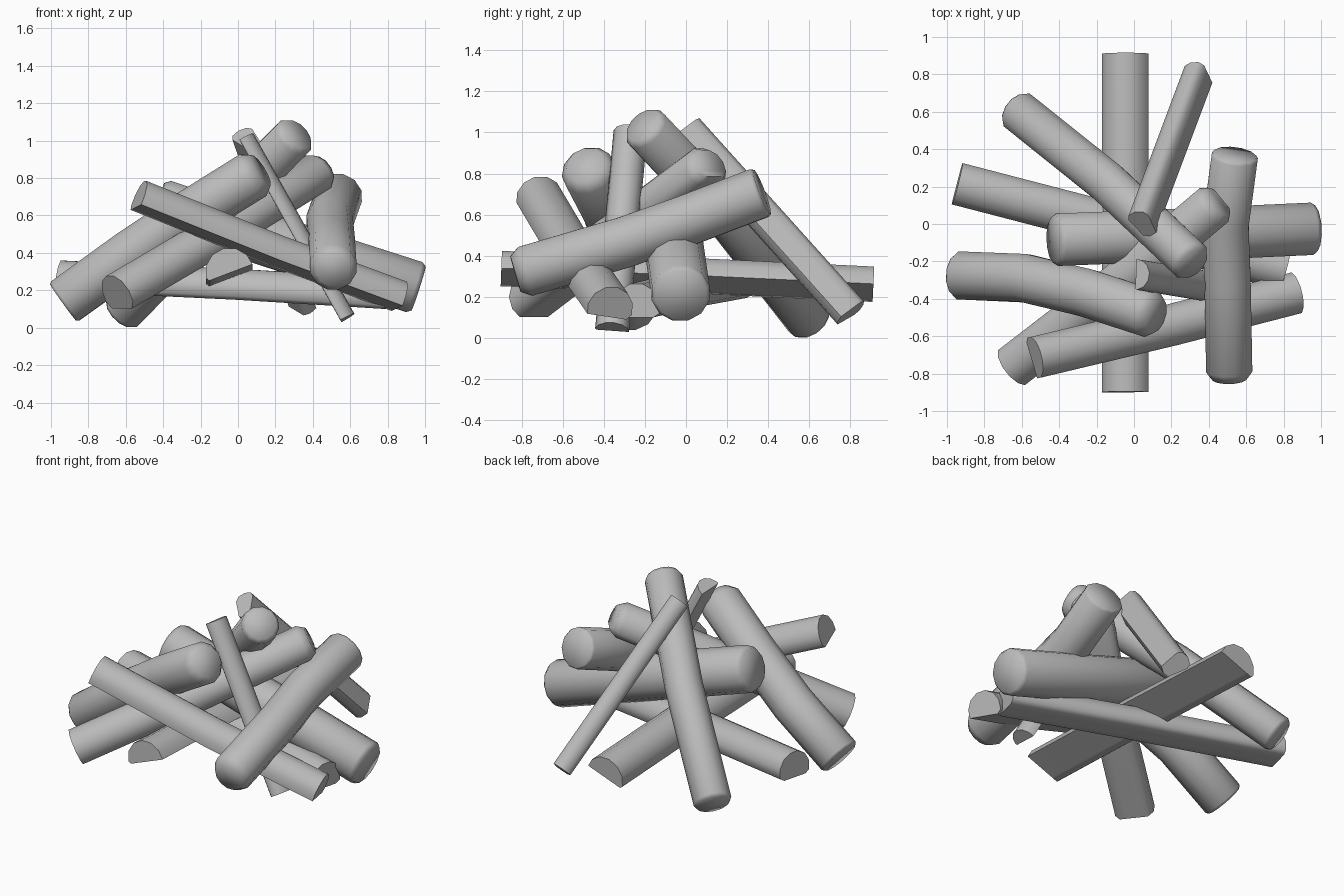
import bpy, bmesh, math
from mathutils import Vector

cube = bpy.data.objects.get("Cube")
if cube:
    bpy.data.objects.remove(cube, do_unlink=True)

bark = bpy.data.materials.new("grey_wood")
bark.use_nodes = True
grey = (0.5, 0.5, 0.5, 1)
bark.diffuse_color = grey
bark.node_tree.nodes["Principled BSDF"].inputs["Base Color"].default_value = grey

SIDES = 12


def log(name, path, r, flats=(), soft=(0, 0)):
    """Sweep a round section along path. flats: (direction, depth) planes that
    split the section; soft: how far each end is rounded over."""
    pts = [Vector(p) for p in path]
    first = (pts[1] - pts[0]).normalized()
    last = (pts[-1] - pts[-2]).normalized()
    rings = [(p, 1.0) for p in pts]
    if soft[0]:
        rings[0] = (pts[0] + first * soft[0], 1.0)
        rings.insert(0, (pts[0], 1 - 0.7 * soft[0] / r))
    if soft[1]:
        rings[-1] = (pts[-1] - last * soft[1], 1.0)
        rings.append((pts[-1], 1 - 0.7 * soft[1] / r))
    bm = bmesh.new()
    loops = []
    for i, (p, s) in enumerate(rings):
        t = (rings[min(i + 1, len(rings) - 1)][0] - rings[max(i - 1, 0)][0]).normalized()
        ref = Vector((0, 0, 1)) if abs(t.z) < 0.9 else Vector((0, 1, 0))
        u = t.cross(ref).normalized()
        v = u.cross(t)
        loop = []
        for k in range(SIDES):
            a = math.tau * (k + 0.5) / SIDES
            o = (u * math.cos(a) + v * math.sin(a)) * r * s
            for d, depth in flats:
                n = Vector(d)
                n = (n - t * n.dot(t)).normalized()
                o -= n * max(0, o.dot(n) - depth * s)
            loop.append(bm.verts.new(p + o))
        loops.append(loop)
    for a, b in zip(loops, loops[1:]):
        for k in range(SIDES):
            j = (k + 1) % SIDES
            bm.faces.new((a[k], a[j], b[j], b[k]))
    bm.faces.new(loops[0][::-1])
    bm.faces.new(loops[-1])
    bmesh.ops.recalc_face_normals(bm, faces=bm.faces)
    mesh = bpy.data.meshes.new(name)
    bm.to_mesh(mesh)
    bm.free()
    mesh.materials.append(bark)
    obj = bpy.data.objects.new(name, mesh)
    bpy.context.collection.objects.link(obj)
    bpy.ops.object.select_all(action='DESELECT')
    obj.select_set(True)
    bpy.context.view_layer.objects.active = obj
    bpy.ops.object.shade_smooth_by_angle(angle=math.radians(62))


DOWN = (0, 0, -1)

# Split logs lying low in the pile
log("base_split_log", [(-0.045, -0.9, 0.298), (-0.045, 0, 0.265), (-0.045, 0.91, 0.222)],
    0.13, [((0.38, 0, -1), 0.005)])
log("cross_split_log", [(-0.945, 0.215, 0.245), (0, -0.03, 0.2), (0.81, -0.24, 0.15)],
    0.118, [(DOWN, 0.05)])

# Split logs leaning on the pile
log("front_split_log", [(-0.535, -0.715, 0.68), (0.2, -0.54, 0.385), (0.86, -0.37, 0.14)],
    0.116, [((0, -0.15, -1), 0.04)])
log("left_split_log", [(-0.645, -0.76, 0.17), (-0.1, -0.34, 0.49), (0.45, 0.12, 0.835)],
    0.122, [(DOWN, 0.075)], (0, 0.045))
log("back_thin_log", [(0.045, 0, 1.01), (0.345, 0.8, 0.12)],
    0.088, [((1, 0.4, 0.1), 0.055), ((-0.6, 0, -1), 0.05)])
log("front_thin_log", [(0.01, -0.27, 1.0), (0.55, -0.36, 0.035)],
    0.083, [((-1, 0, -0.5), 0)])

# Round logs
log("wide_round_log", [(-0.43, -0.085, 0.66), (0.2, -0.06, 0.455), (0.965, -0.025, 0.21)],
    0.145, (), (0.03, 0.025))
log("side_round_log", [(0.51, -0.83, 0.31), (0.5, -0.3, 0.465), (0.49, 0, 0.57), (0.54, 0.37, 0.71)],
    0.128, (), (0.05, 0.015))
log("left_round_log", [(-0.935, -0.275, 0.135), (-0.58, -0.29, 0.39), (-0.25, -0.37, 0.61), (0.12, -0.49, 0.84)],
    0.133, (), (0.015, 0.05))
log("back_round_log", [(-0.625, 0.608, 0.08), (-0.14, 0.22, 0.575), (0.315, -0.21, 1.035)],
    0.116, (), (0.02, 0.03))
